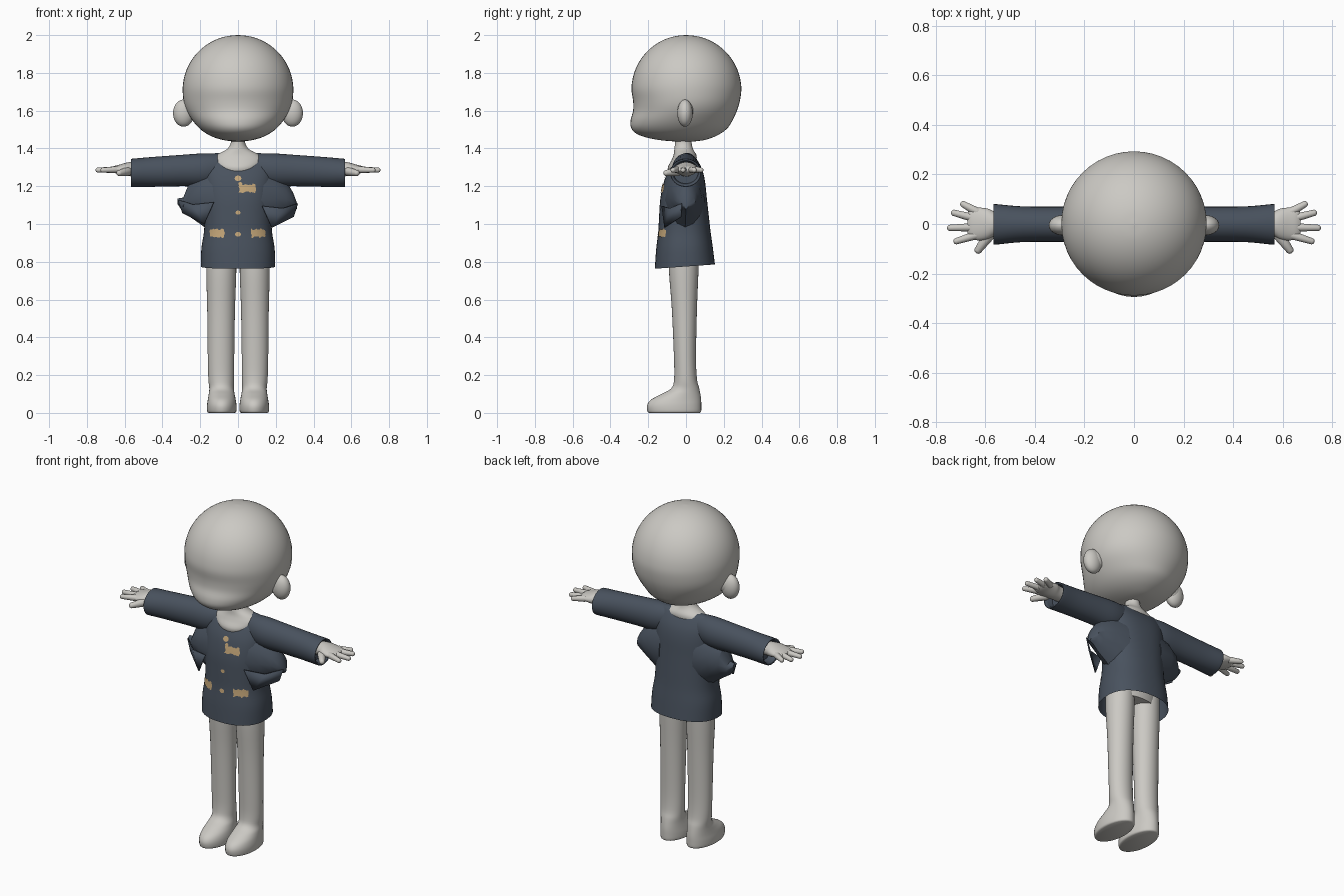
import bpy, bmesh, math, random
from mathutils import Vector
from mathutils.bvhtree import BVHTree

if "Cube" in bpy.data.objects:
    bpy.data.objects.remove(bpy.data.objects["Cube"])

random.seed(4)


def material(name, rgb):
    m = bpy.data.materials.new(name)
    m.diffuse_color = (*rgb, 1)
    m.use_nodes = True
    m.node_tree.nodes["Principled BSDF"].inputs["Base Color"].default_value = m.diffuse_color
    return m


SKIN = material("pale_grey", (0.60, 0.585, 0.55))
CLOTH = material("slate_blue", (0.066, 0.084, 0.112))
TAN = material("tan", (0.55, 0.38, 0.19))


def finish(name, bm, mat, angle=40):
    bmesh.ops.recalc_face_normals(bm, faces=bm.faces)
    me = bpy.data.meshes.new(name)
    bm.to_mesh(me)
    bm.free()
    me.materials.append(mat)
    ob = bpy.data.objects.new(name, me)
    bpy.context.collection.objects.link(ob)
    bpy.ops.object.select_all(action='DESELECT')
    ob.select_set(True)
    bpy.context.view_layer.objects.active = ob
    bpy.ops.object.shade_smooth_by_angle(angle=math.radians(angle))
    return ob


def spline(rows, steps):
    out = []
    for i in range(len(rows) - 1):
        p = [rows[max(0, min(len(rows) - 1, i + k))] for k in (-1, 0, 1, 2)]
        for s in range(steps):
            t = s / steps
            out.append([0.5 * (2 * b + (c - a) * t + (2 * a - 5 * b + 4 * c - d) * t * t
                               + (3 * b - a - 3 * c + d) * t ** 3) for a, b, c, d in zip(*p)])
    return out + [list(rows[-1])]


def loft(name, rows, mat, axis='z', side=1, seg=32, steps=4, power=2.0,
         caps=(True, True), warp=None, angle=40):
    """Rows hold (position, low a, high a, low b, high b) of each oval section."""
    bm = bmesh.new()
    rings = []
    for t, a0, a1, b0, b1 in spline(rows, steps):
        ring = []
        for k in range(seg):
            u = 2 * math.pi * k / seg
            c, s = [math.copysign(abs(f) ** (2 / power), f) for f in (math.cos(u), math.sin(u))]
            a, b = (a0 + a1) / 2 + c * (a1 - a0) / 2, (b0 + b1) / 2 + s * (b1 - b0) / 2
            co = Vector((a * side, b, t)) if axis == 'z' else Vector((t * side, a, b))
            ring.append(bm.verts.new(warp(co) if warp else co))
        rings.append(ring)
    for r, q in zip(rings, rings[1:]):
        for k in range(seg):
            bm.faces.new((r[k], r[(k + 1) % seg], q[(k + 1) % seg], q[k]))
    for use, r in zip(caps, (rings[0], rings[-1])):
        if use:
            bm.faces.new(r)
    return finish(name, bm, mat, angle)


def ellipsoid(name, loc, size, mat):
    bm = bmesh.new()
    bmesh.ops.create_uvsphere(bm, u_segments=24, v_segments=14, radius=1)
    for v in bm.verts:
        v.co = Vector(loc) + Vector(v.co[i] * size[i] for i in range(3))
    return finish(name, bm, mat, 60)


def finger(name, a, b, r0, r1):
    """Tapered capsule from a to b."""
    a, b = Vector(a), Vector(b)
    q = (b - a).to_track_quat('Z', 'Y')
    n = (b - a).length
    bm = bmesh.new()
    bmesh.ops.create_uvsphere(bm, u_segments=14, v_segments=10, radius=1)
    for v in bm.verts:
        r, base = (r1, n - r1) if v.co.z > 0.01 else (r0, 0)
        v.co = a + q @ (v.co * r + Vector((0, 0, base)))
    return finish(name, bm, SKIN, 60)


# Head: round skull above a flatter face with a protruding muzzle
head = [(1.435, -.01, .01, -.03, .02), (1.443, -.07, .07, -.13, .09), (1.458, -.125, .125, -.21, .14),
        (1.48, -.17, .17, -.265, .185), (1.51, -.208, .208, -.291, .222), (1.55, -.242, .242, -.293, .247),
        (1.60, -.272, .272, -.28, .27), (1.65, -.288, .288, -.28, .285)]
for k in range(10):
    a = math.radians(k * 9.9)
    r = .293 * math.cos(a)
    head.append((1.71 + .29 * math.sin(a), -r, r, -r * .985, r))
loft("head", head, SKIN, seg=48, angle=70)

# Neck and upper chest showing inside the collar
loft("neck_and_chest", [(1.25, -.07, .07, -.08, .03), (1.295, -.105, .105, -.097, .04),
     (1.335, -.135, .135, -.078, .055), (1.365, -.115, .115, -.066, .055), (1.395, -.06, .06, -.062, .038),
     (1.43, -.038, .038, -.058, .03), (1.48, -.04, .04, -.058, .03)], SKIN, angle=70)


# Jacket body, open at the hem, with the hem dipping at the front
def hem(co):
    if co.z < 0.95:
        co.z += (0.95 - co.z) / 0.17 * (0.07 * co.y)
    return co


jacket = loft("jacket_body", [
    (.775, -.197, .197, -.165, .153), (.87, -.194, .194, -.158, .142), (.96, -.18, .18, -.147, .13),
    (1.05, -.178, .178, -.142, .12), (1.14, -.182, .182, -.135, .11), (1.23, -.185, .185, -.115, .10),
    (1.29, -.185, .185, -.088, .085), (1.335, -.18, .18, -.058, .062), (1.365, -.16, .16, -.03, .04),
    (1.375, -.12, .12, -.015, .025)], CLOTH, seg=48, power=2.3, caps=(False, True), warp=hem)
loft("hips", [(.80, -.14, .14, -.09, .075), (.88, -.155, .155, -.10, .085),
              (.98, -.14, .14, -.09, .08)], SKIN)

for side, tag in ((-1, "left"), (1, "right")):
    # Leg and rounded foot in one continuous skin
    loft("leg_" + tag, [
        (0, .018, .155, -.195, .072), (.008, .009, .163, -.204, .08), (.04, .008, .164, -.206, .081),
        (.07, .012, .16, -.185, .08), (.10, .018, .155, -.13, .076), (.13, .022, .152, -.078, .07),
        (.18, .021, .157, -.063, .058), (.30, .02, .16, -.064, .053), (.55, .016, .163, -.075, .058),
        (.75, .009, .168, -.09, .066), (.90, .01, .165, -.09, .07)], SKIN, side=side, angle=60)

    # Sleeve with a recessed cuff opening
    loft("sleeve_" + tag, [
        (.10, -.06, .06, 1.22, 1.372), (.18, -.074, .072, 1.20, 1.374), (.30, -.072, .07, 1.20, 1.366),
        (.45, -.073, .071, 1.197, 1.355), (.555, -.083, .08, 1.196, 1.346), (.563, -.081, .078, 1.199, 1.344),
        (.558, -.072, .07, 1.208, 1.335), (.52, -.066, .064, 1.214, 1.33)],
        CLOTH, axis='x', side=side)

    # Pointed cloth gusset under the arm
    tip = [(.29, -.045, .035, 1.06, 1.14), (.32, -.012, .01, 1.105, 1.135)] if side < 0 else \
          [(.29, -.05, .05, 1.07, 1.17), (.313, -.012, .012, 1.08, 1.11)]
    loft("underarm_gusset_" + tag, [(.11, -.115, .10, .93, 1.32), (.20, -.092, .085, 1.0, 1.27),
         (.255, -.066, .062, 1.038, 1.225)] + tip, CLOTH, axis='x', side=side, seg=12, steps=1,
         power=1.7, angle=30)

    # Torn horizontal fold on the front of the gusset
    bm = bmesh.new()
    pts = [(.13, -.13, 1.115), (.24, -.088, 1.103), (.318, -.025, 1.128), (.295, -.03, 1.057), (.18, -.115, 1.0)]
    bm.faces.new([bm.verts.new((x * side, y, z if side < 0 else z - .02)) for x, y, z in pts])
    fold = finish("torn_fold_" + tag, bm, CLOTH)
    fold.modifiers.new("thickness", 'SOLIDIFY').thickness = .006

    # Ear with a small root joining it to the head
    ellipsoid("ear_" + tag, (.288 * side, -.005, 1.587), (.056, .041, .072), SKIN)
    ellipsoid("ear_root_" + tag, (.265 * side, .008, 1.60), (.05, .03, .05), SKIN)

    # Hand: wrist and palm, four fingers, thumb
    loft("palm_" + tag, [
        (.50, -.042, .042, 1.25, 1.325), (.56, -.048, .05, 1.252, 1.328), (.59, -.062, .062, 1.256, 1.325),
        (.625, -.066, .066, 1.264, 1.315), (.655, -.06, .064, 1.27, 1.307), (.672, -.04, .045, 1.277, 1.298)],
        SKIN, axis='x', side=side, angle=70)
    for i, (y0, x1, y1) in enumerate([(.05, .70, .086), (.021, .738, .048), (-.013, .754, -.016),
                                      (-.044, .728, -.073)]):
        finger(f"finger_{i + 1}_{tag}", (.635 * side, y0, 1.288), (x1 * side, y1, 1.285), .018, .0135)
    finger("thumb_" + tag, (.585 * side, -.045, 1.278), (.637 * side, -.117, 1.268), .024, .016)

# Painted pockets and buttons: thin plates laid on the jacket front
tree = BVHTree.FromObject(jacket, bpy.context.evaluated_depsgraph_get())


def on_front(x, z):
    hit = tree.ray_cast(Vector((x, -1, z)), Vector((0, 1, 0)))
    return hit[0] + hit[1].normalized() * 0.004 * (1 if hit[1].y < 0 else -1)


def pocket(name, x0, x1, z0, z1, n=12):
    bm = bmesh.new()
    grid = []
    for j in range(5):
        row = []
        for i in range(n + 1):
            edge = random.uniform(-.005, .005) if j in (0, 4) else 0
            side_edge = random.uniform(-.004, .004) if i in (0, n) else 0
            x, z = x0 + (x1 - x0) * i / n + side_edge, z0 + (z1 - z0) * j / 4 + edge
            row.append(bm.verts.new(on_front(x, z)))
        grid.append(row)
    for a, b in zip(grid, grid[1:]):
        for i in range(n):
            bm.faces.new((a[i], a[i + 1], b[i + 1], b[i]))
    finish(name, bm, TAN)


def button(name, x, z, r):
    bm = bmesh.new()
    bm.faces.new([bm.verts.new(on_front(x + r * 1.2 * math.cos(k * math.pi / 5),
                                        z + r * math.sin(k * math.pi / 5))) for k in range(10)])
    finish(name, bm, TAN)


pocket("chest_pocket", .005, .092, 1.168, 1.208)
pocket("hip_pocket_left", -.145, -.072, .93, .973)
pocket("hip_pocket_right", .07, .143, .93, .973)
for i, (z, r) in enumerate([(1.24, .015), (1.212, .009), (1.06, .011), (.945, .013)]):
    button(f"button_{i + 1}", 0 if i != 1 else .012, z, r)
